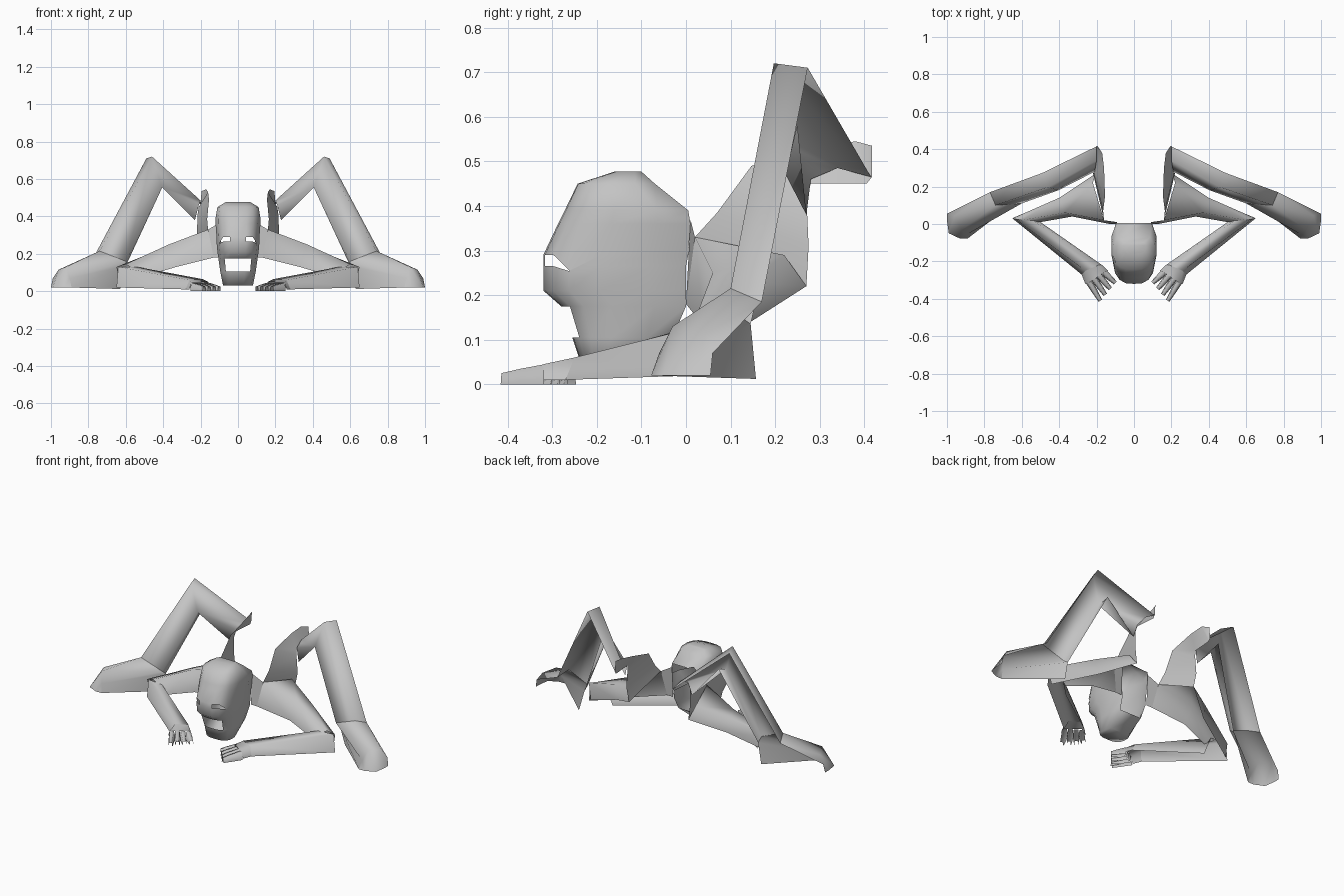
import bpy, bmesh, math
from mathutils import Vector

cube = bpy.data.objects.get("Cube")
if cube:
    bpy.data.objects.remove(cube)

skin = bpy.data.materials.new("plain_grey")
skin.use_nodes = True
GREY = (0.55, 0.55, 0.55, 1)
skin.diffuse_color = GREY
skin.node_tree.nodes["Principled BSDF"].inputs["Base Color"].default_value = GREY


def finish(name, bm, mirror):
    bmesh.ops.recalc_face_normals(bm, faces=bm.faces)
    # Open shells face up and forward
    facing = sum((f.normal * f.calc_area() for f in bm.faces), Vector()).dot(Vector((0, -1, 1)))
    if mirror and facing < 0:
        bmesh.ops.reverse_faces(bm, faces=bm.faces)
    mesh = bpy.data.meshes.new(name)
    bm.to_mesh(mesh)
    bm.free()
    mesh.materials.append(skin)
    obj = bpy.data.objects.new(name, mesh)
    bpy.context.collection.objects.link(obj)
    if mirror:
        obj.modifiers.new("both_sides", 'MIRROR')
    bpy.ops.object.select_all(action='DESELECT')
    obj.select_set(True)
    bpy.context.view_layer.objects.active = obj
    bpy.ops.object.shade_smooth_by_angle(angle=math.radians(100))


def sheet(name, rows):
    """Open shell through rows of points given in hundredths, on both sides."""
    bm = bmesh.new()
    grid = [[bm.verts.new(Vector(p) / 100) for p in row] for row in rows]
    for r, s in zip(grid, grid[1:]):
        for i in range(len(r) - 1):
            bm.faces.new((r[i], r[i + 1], s[i + 1], s[i]))
    finish(name, bm, True)


# Shared joints: back edge, two ridges, inner edge
knee = [(49, 27.3, 71), (46, 19.7, 72), (40.5, 18, 55.5), (40, 25, 58)]
ankle = [(77, 17, 18.5), (74, 10, 21.5), (60, 11, 16), (60, 14.5, 13.5)]
shoulder = [(20.5, 27, 22), (22, 22, 29), (16, 2, 33), (13, 0, 18)]
wrist = [(28, -27, 1), (26, -25, 6), (19, -22, 6.5), (17, -22, 2)]

# Legs
sheet("leg", [[(20, 41.5, 46.5), (20, 34, 48.5), (21, 28, 46), (23, 27, 38)], knee, ankle])
# Foot with a closed toe
sheet("foot", [ankle + [(63, 15.7, 1.2)],
               [(99, 6, 7), (96, 4.5, 11.5), (92, -3, 13), (90, -6, 7), (89, -7.8, 2)],
               [(100, 5.5, 2), (100, 2, 2), (99, -5, 2), (93, -7.8, 2), (89, -7.8, 2)]])

# Flanks between shoulder and hip
sheet("flank", [[(16, 2, 33), (20.5, 27, 22)],
                [(16.5, 7, 38.5), (22, 27.5, 31)],
                [(15.5, 14.7, 49), (21.5, 27, 42)],
                [(16, 30, 53), (21, 28, 45)],
                [(17, 38, 54.5), (20, 40.5, 45)],
                [(19.5, 41.7, 53.5), (20, 41.7, 46.5)]])

# Arms
sheet("neck_side", [[(9, 1, 37), (9, 0, 18)], shoulder[2:]])
sheet("upper_arm", [shoulder,
                    [(38, 14.5, 14), (40, 14, 23), (37, 6, 25), (33, 4, 13)],
                    [(63, 4, 3), (65, 3, 13), (60, 2, 14.5), (50, 1, 8)]])
sheet("forearm", [[(65, 3, 2), (64, 3, 13), (54, 2, 13), (50, 1, 2)], wrist])
sheet("palm", [wrist, [(26, -32, 1), (25, -32, 4.5), (16, -26, 5), (14, -25, 1)]])

# Fingers fan out from the knuckle line to the fingertip line
for i in range(4):
    t = i / 3
    base = Vector((24, -31, 0)).lerp(Vector((16, -26, 0)), t)
    tip = Vector((18, -41, 0)).lerp(Vector((10, -31.5, 0)), t)
    side = (tip - base).cross(Vector((0, 0, 1))).normalized()

    def ring(p, w, h):
        lift = Vector((0, 0, h))
        return [p - side * w, p - side * w * 0.7 + lift, p + side * w * 0.7 + lift, p + side * w]

    sheet(f"finger_{i + 1}", [ring(base, 1.8, 4.5), ring(base.lerp(tip, 0.55), 1.5, 3.5), ring(tip, 1.1, 2.5)])

# Head: stacked rings, open at the back of the neck
HALF = [(0, 0), (0.38, 0.01), (0.68, 0.07), (0.88, 0.18), (1, 0.4), (1, 0.75), (0.78, 1)]
# height, front, back, half width
RINGS = [(3, -23, -12, 8), (10.5, -25.5, -3, 9.5), (17.5, -28, 0, 10.5),
         (21, -32, 0, 11), (26.5, -32, 0, 11.5), (29, -32, 0.5, 11.5),
         (36, -28.7, 1, 12), (39, -27.2, 0.5, 12), (45, -24.3, -7, 11), (47.7, -16, -10, 6.5)]
MOUTH, EYES, NAPE = 1, 4, 7
bm = bmesh.new()
loops = []
for k, (z, front, back, width) in enumerate(RINGS):
    half = []
    for n, (x, y) in enumerate(HALF):
        # Outer eye corners droop and meet
        eye_corner = n == 3 and k in (EYES, EYES + 1)
        height = 25 + 0.1 * k if eye_corner else z
        half.append((x * width, front + (back - front) * y, height))
    outline = [(-x, y, h) for x, y, h in reversed(half)] + half[1:]
    loops.append([bm.verts.new(Vector(p) / 100) for p in outline])
count = len(loops[0])
for k, (r, s) in enumerate(zip(loops, loops[1:])):
    for i in range(count):
        j = (i + 1) % count
        column = abs(i + 0.5 - count // 2)  # steps away from the middle of the face
        is_mouth = k == MOUTH and column < 2
        is_eye = k == EYES and 1 < column < 3
        is_neck = j == 0 and 0 < k < NAPE
        if not (is_mouth or is_eye or is_neck):
            bm.faces.new((r[i], r[j], s[j], s[i]))
bm.faces.new(loops[0])
bm.faces.new(loops[-1])
finish("head", bm, False)
